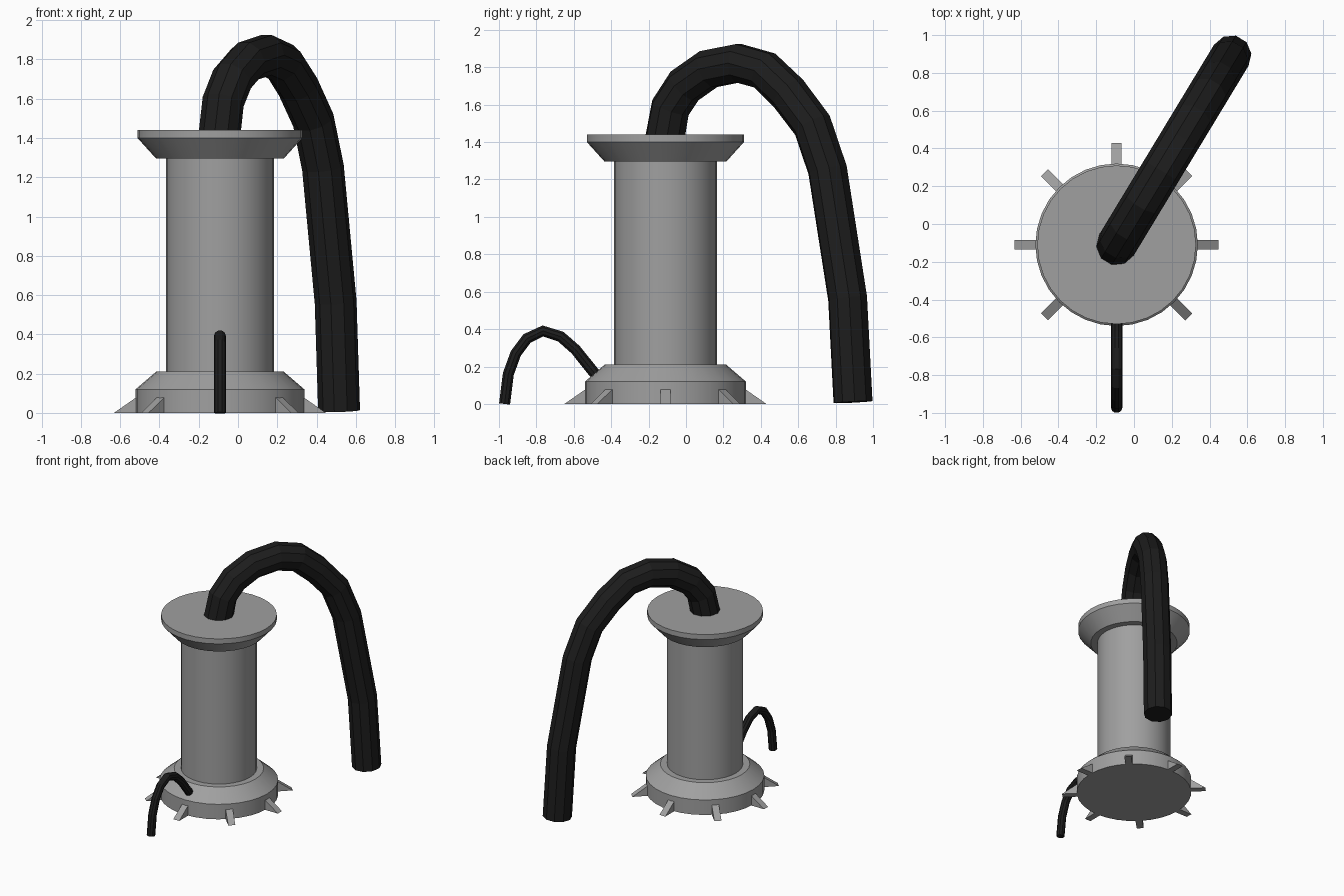
import bpy, bmesh, math
from mathutils import Vector, Matrix

if "Cube" in bpy.data.objects:
    bpy.data.objects.remove(bpy.data.objects["Cube"])

CX, CY = -0.092, -0.11   # body axis


def material(name, rgb):
    m = bpy.data.materials.new(name)
    m.diffuse_color = (*rgb, 1)
    m.use_nodes = True
    m.node_tree.nodes["Principled BSDF"].inputs["Base Color"].default_value = m.diffuse_color
    return m


METAL = material("grey metal", (0.35, 0.35, 0.35))
RUBBER = material("black rubber", (0.012, 0.012, 0.012))


def finish(bm, name, mat, smooth=False):
    bmesh.ops.recalc_face_normals(bm, faces=bm.faces)
    me = bpy.data.meshes.new(name)
    bm.to_mesh(me)
    bm.free()
    me.materials.append(mat)
    ob = bpy.data.objects.new(name, me)
    bpy.context.collection.objects.link(ob)
    if smooth:
        bpy.ops.object.select_all(action='DESELECT')
        ob.select_set(True)
        bpy.context.view_layer.objects.active = ob
        bpy.ops.object.shade_smooth_by_angle(angle=math.radians(30))
    return ob


def loft(bm, rings):
    """Skin a list of point rings and cap both ends."""
    vs = [[bm.verts.new(p) for p in ring] for ring in rings]
    n = len(vs[0])
    for a, b in zip(vs, vs[1:]):
        for i in range(n):
            j = (i + 1) % n
            bm.faces.new((a[i], a[j], b[j], b[i]))
    bm.faces.new(vs[0])
    bm.faces.new(vs[-1])


def turned(name, profile, sides=32):
    """Lathe a (radius, z) profile around the body axis."""
    bm = bmesh.new()
    angles = [2 * math.pi * i / sides for i in range(sides)]
    loft(bm, [[(CX + r * math.cos(a), CY + r * math.sin(a), z) for a in angles]
              for r, z in profile])
    return finish(bm, name, METAL, smooth=True)


def hose(name, path, radius, side, sides):
    """Sweep a circle along a planar path; side is the plane normal."""
    bm = bmesh.new()
    pts = [Vector(p) for p in path]
    side = Vector(side).normalized()
    rings = []
    for i, p in enumerate(pts):
        t = (pts[min(i + 1, len(pts) - 1)] - pts[max(i - 1, 0)]).normalized()
        up = side.cross(t)
        rings.append([p + radius * (math.cos(a) * side + math.sin(a) * up)
                      for a in (2 * math.pi * k / sides for k in range(sides))])
    loft(bm, rings)
    return finish(bm, name, RUBBER)


# Body: foot, column and top flange
turned("base", [(0.43, 0), (0.43, 0.12), (0.325, 0.21)])
turned("column", [(0.275, 0.20), (0.275, 1.30)])
turned("top_flange", [(0.325, 1.295), (0.42, 1.40), (0.42, 1.44)])

# Eight wedge-shaped anchor fins around the base
for i in range(8):
    bm = bmesh.new()
    section = [(0.40, 0), (0.54, 0), (0.425, 0.08), (0.40, 0.08)]
    loft(bm, [[(r, y, z) for r, z in section] for y in (-0.026, 0.026)])
    bm.transform(Matrix.Translation((CX, CY, 0)) @ Matrix.Rotation(i * math.pi / 4, 4, 'Z'))
    finish(bm, f"anchor_fin_{i + 1}", METAL)

# Large hose arching from the top down to the ground
arc = [(-0.115, 1.41), (-0.083, 1.585), (-0.008, 1.70), (0.12, 1.79), (0.28, 1.822),
       (0.42, 1.783), (0.548, 1.66), (0.676, 1.49), (0.757, 1.25), (0.864, 0.564),
       (0.893, 0.01)]
SLOPE = 0.605
hose("large_hose", [(CX + (y - CY) * SLOPE, y, z) for y, z in arc],
     0.107, (1, -SLOPE, 0), 10)

# Small hose from the front of the base to the ground
arc = [(-0.97, 0), (-0.95, 0.16), (-0.91, 0.27), (-0.85, 0.35), (-0.765, 0.39),
       (-0.67, 0.36), (-0.59, 0.29), (-0.49, 0.165), (-0.45, 0.12)]
hose("small_hose", [(CX, y, z) for y, z in arc], 0.031, (1, 0, 0), 10)
